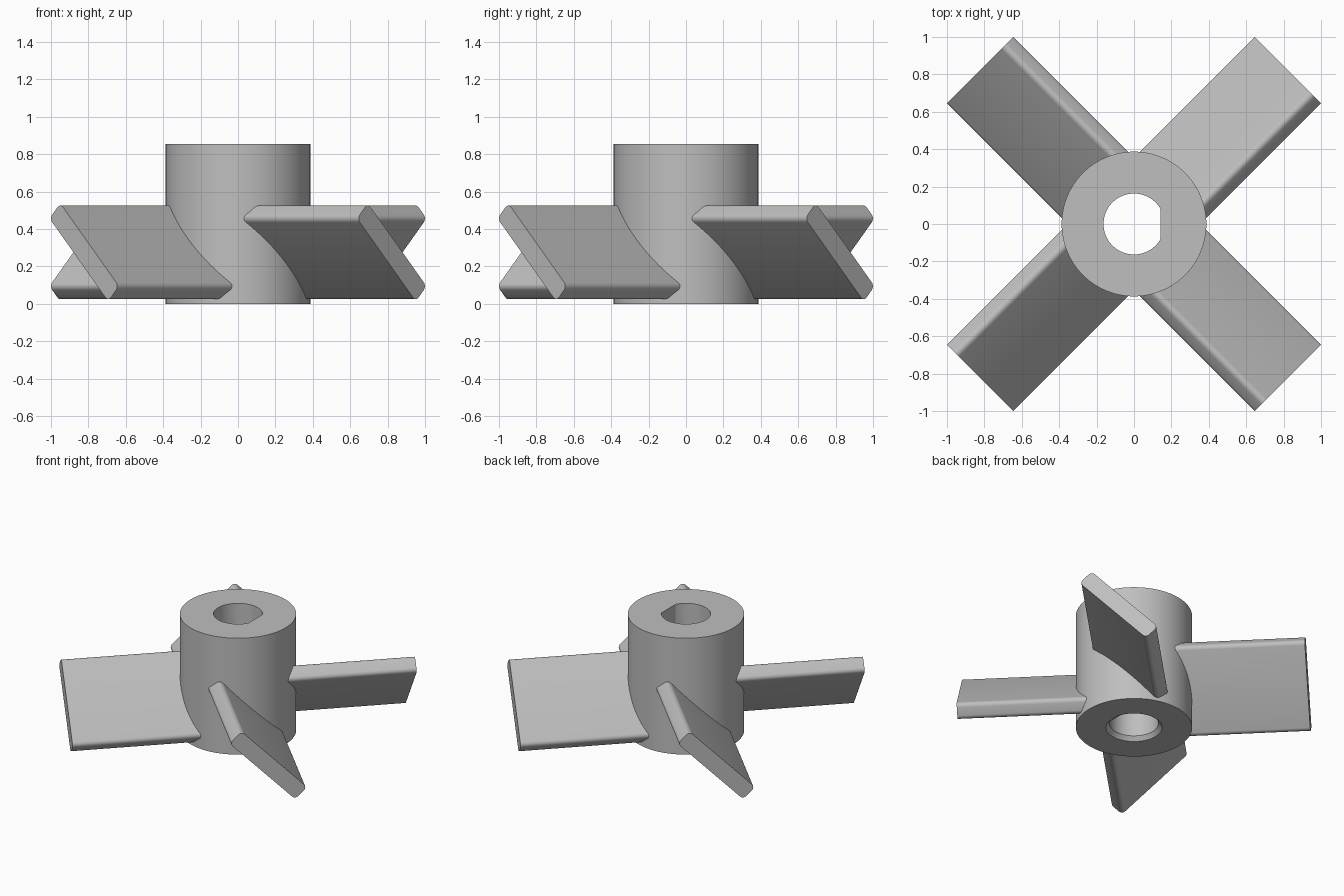
import bpy, bmesh
from math import radians, sin, cos, pi
from mathutils import Matrix

if "Cube" in bpy.data.objects:
    bpy.data.objects.remove(bpy.data.objects["Cube"])

metal = bpy.data.materials.new("plain grey")
metal.use_nodes = True
GREY = (0.52, 0.52, 0.52, 1)
metal.diffuse_color = GREY
metal.node_tree.nodes["Principled BSDF"].inputs["Base Color"].default_value = GREY


def finish(bm, name):
    """Turn a bmesh into a smooth-shaded object with sharp edges kept."""
    bmesh.ops.recalc_face_normals(bm, faces=bm.faces)
    mesh = bpy.data.meshes.new(name)
    bm.to_mesh(mesh)
    bm.free()
    mesh.materials.append(metal)
    obj = bpy.data.objects.new(name, mesh)
    bpy.context.collection.objects.link(obj)
    bpy.ops.object.select_all(action="DESELECT")
    obj.select_set(True)
    bpy.context.view_layer.objects.active = obj
    bpy.ops.object.shade_smooth_by_angle(angle=radians(25))
    return obj


# Hub: closed loop of rings, with a D-shaped bore and a countersunk underside
SEGMENTS = 96
HUB_R, HUB_H, BORE_R, SINK_R = 0.387, 0.855, 0.163, 0.187
FLAT_X = BORE_R * cos(pi / 6)


def ring(bm, radius, z, flat=False):
    verts = []
    for i in range(SEGMENTS):
        a = 2 * pi * i / SEGMENTS
        r = radius
        if flat and cos(a) > 0:
            r = min(radius, FLAT_X / cos(a))
        verts.append(bm.verts.new((r * cos(a), r * sin(a), z)))
    return verts


bm = bmesh.new()
rings = [ring(bm, HUB_R, 0), ring(bm, HUB_R, HUB_H),
         ring(bm, BORE_R, HUB_H, True), ring(bm, BORE_R, 0.03, True),
         ring(bm, SINK_R, 0)]
for k, lower in enumerate(rings):
    upper = rings[(k + 1) % len(rings)]
    for i in range(SEGMENTS):
        j = (i + 1) % SEGMENTS
        bm.faces.new((lower[i], lower[j], upper[j], upper[i]))
finish(bm, "hub")

# Blades: rounded bars pitched 45 degrees, rooted inside the hub wall
ROOT, TIP, MID_Z = 0.28, 1.163, 0.275
WIDTH, THICK, FILLET = 0.627, 0.115, 0.03
names = ("back_left", "back_right", "front_right", "front_left")
for n, name in enumerate(names):
    bm = bmesh.new()
    bmesh.ops.create_cube(bm, size=1)
    bmesh.ops.scale(bm, vec=(TIP - ROOT, WIDTH, THICK), verts=bm.verts)
    long_edges = [e for e in bm.edges
                  if abs(e.verts[0].co.x - e.verts[1].co.x) > 0.1]
    bmesh.ops.bevel(bm, geom=long_edges, offset=FILLET, segments=6,
                    profile=0.5, affect="EDGES")
    place = (Matrix.Rotation(radians(45 + 90 * n), 4, "Z")
             @ Matrix.Translation(((ROOT + TIP) / 2, 0, MID_Z))
             @ Matrix.Rotation(radians(-45), 4, "X"))
    bmesh.ops.transform(bm, matrix=place, verts=bm.verts)
    finish(bm, "blade_" + name)
